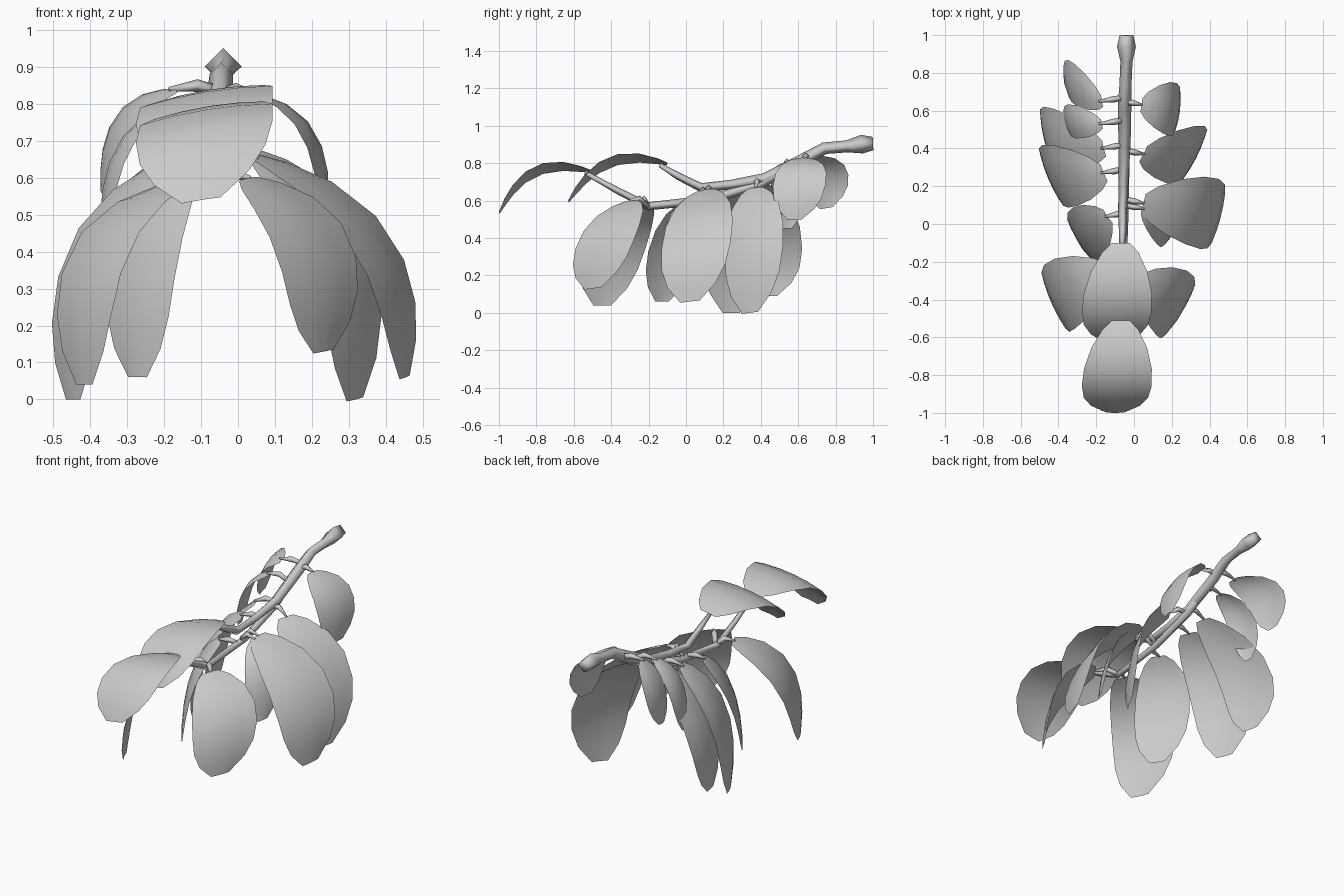
import bpy, math
from mathutils import Vector as V

if "Cube" in bpy.data.objects:
    bpy.data.objects.remove(bpy.data.objects["Cube"])

def flat_colour(name, rgb):
    m = bpy.data.materials.new(name)
    m.diffuse_color = (*rgb, 1)
    m.use_nodes = True
    m.node_tree.nodes["Principled BSDF"].inputs["Base Color"].default_value = m.diffuse_color
    return m

GREY = flat_colour("soft grey", (0.6, 0.6, 0.6))

def add_mesh(name, verts, faces, angle):
    me = bpy.data.meshes.new(name)
    me.from_pydata(verts, [], faces)
    me.materials.append(GREY)
    me.update()
    ob = bpy.data.objects.new(name, me)
    bpy.context.collection.objects.link(ob)
    bpy.context.view_layer.objects.active = ob
    for o in bpy.context.selected_objects:
        o.select_set(False)
    ob.select_set(True)
    bpy.ops.object.shade_smooth_by_angle(angle=math.radians(angle))
    return ob

def twig(name, path, sides=4):
    """Tapered tube along (x, y, z, radius) points, corner upward."""
    pts = [V(p[:3]) for p in path]
    verts, faces = [], []
    for i, p in enumerate(pts):
        d = (pts[min(i + 1, len(pts) - 1)] - pts[max(i - 1, 0)]).normalized()
        side = d.cross(V((0, 0, 1))).normalized()
        up = side.cross(d)
        for k in range(sides):
            a = 2 * math.pi * k / sides
            verts.append(p + path[i][3] * (up * math.cos(a) + side * math.sin(a)))
    for i in range(len(pts) - 1):
        for k in range(sides):
            a, b = i * sides + k, i * sides + (k + 1) % sides
            faces.append((a, a + sides, b + sides, b))
    n = len(verts)
    faces += [tuple(range(sides)), tuple(range(n - sides, n))[::-1]]
    return add_mesh(name, verts, faces, 100)

# rows of a leaf: position along the midrib, share of full width
ROWS = [(0, .26), (.07, .52), (.22, .8), (.42, .97), (.62, 1), (.78, .92), (.9, .7), (1, .28)]

def leaf(name, base, mid, tip, half):
    """Single curved sheet through base, mid, tip; half is the half-width vector."""
    b, m, t, s = V(base), V(mid), V(tip), V(half)
    c = 2 * m - (b + t) / 2
    verts, faces = [], []
    for u, w in ROWS:
        p = b * (1 - u) ** 2 + c * 2 * u * (1 - u) + t * u * u
        d = (c - b) * (1 - u) + (t - c) * u
        n = s.cross(d).normalized()
        if n.dot(V((p.x + .06, 0, .3))) < 0:
            n = -n
        for k in (-1, -.5, 0, .5, 1):
            verts.append(p + s * w * k - n * .014 * w * k * k)
    for i in range(len(ROWS) - 1):
        for k in range(4):
            a = i * 5 + k
            faces.append((a, a + 1, a + 6, a + 5))
    return add_mesh(name, verts, faces, 40)

# main stem with knob, rising to the inner top leaf
twig("main_stem", [(-.04, 1, .905, .036), (-.04, .94, .902, .05), (-.04, .86, .89, .032),
                   (-.045, .74, .88, .032), (-.05, .62, .812, .036), (-.05, .42, .715, .032),
                   (-.055, .24, .685, .026), (-.06, .08, .67, .024), (-.06, -.04, .73, .02),
                   (-.065, -.14, .79, .012)])
# lower stem, rising to the end leaf
twig("lower_stem", [(-.05, .6, .8, .02), (-.05, .4, .69, .026), (-.05, .13, .605, .024),
                    (-.06, -.2, .57, .022), (-.065, -.36, .65, .018), (-.065, -.54, .75, .012)])

# two leaves on top
leaf("top_leaf_inner", (-.07, -.1, .8), (-.09, -.41, .82), (-.1, -.63, .6), (.185, 0, .03))
leaf("top_leaf_end", (-.07, -.51, .76), (-.09, -.81, .77), (-.1, -1, .54), (.185, 0, .03))

# hanging side leaves: base, mid, tip, half-width vector
SIDE = {
    "right_leaf_1": ((.04, .63, .83), (.2, .61, .73), (.24, .58, .5), (.02, .14, 0)),
    "right_leaf_2": ((.05, .37, .67), (.28, .36, .42), (.32, .34, 0), (.08, .155, .02)),
    "right_leaf_3": ((.05, .11, .66), (.37, .06, .44), (.455, .02, .06), (.05, .185, .02)),
    "right_leaf_4": ((.05, .08, .65), (.17, .0, .53), (.2, -.06, .27), (.05, .1, .02)),
    "right_leaf_5": ((.03, -.3, .6), (.21, -.42, .43), (.235, -.5, .13), (.1, .155, .02)),
    "left_leaf_1": ((-.17, .65, .84), (-.32, .735, .76), (-.37, .75, .56), (-.02, .12, .02)),
    "left_leaf_2": ((-.17, .53, .8), (-.32, .54, .69), (-.37, .54, .45), (-.02, .09, 0)),
    "left_leaf_3": ((-.16, .4, .69), (-.42, .45, .42), (-.47, .44, .09), (-.04, .165, 0)),
    "left_leaf_4": ((-.16, .27, .66), (-.4, .25, .42), (-.45, .24, 0), (-.07, .165, 0)),
    "left_leaf_5": ((-.14, .04, .61), (-.26, -.06, .4), (-.275, -.13, .06), (-.09, .13, 0)),
    "left_leaf_6": ((-.13, -.25, .6), (-.38, -.37, .42), (-.42, -.45, .04), (-.08, .17, 0)),
}
# height of the stem surface at each y
ROOT_Z = [(.7, .85), (.6, .8), (.4, .7), (.13, .62), (-.2, .57), (-1, .57)]

def stem_z(y):
    for (y1, z1), (y0, z0) in zip(ROOT_Z, ROOT_Z[1:]):
        if y >= y0:
            return z0 + (z1 - z0) * min(1, (y - y0) / (y1 - y0))

for name, (b, m, t, s) in SIDE.items():
    leaf(name, b, m, t, s)
    ry = max(b[1] + .02, -.2)
    rz = stem_z(ry)
    twig(name.replace("leaf", "petiole"),
         [(-.05, ry, rz, .014), ((b[0] - .05) / 2, (ry + b[1]) / 2, max(rz, b[2]) + .01, .017),
          (b[0] * 1.1, b[1], b[2], .006)])
